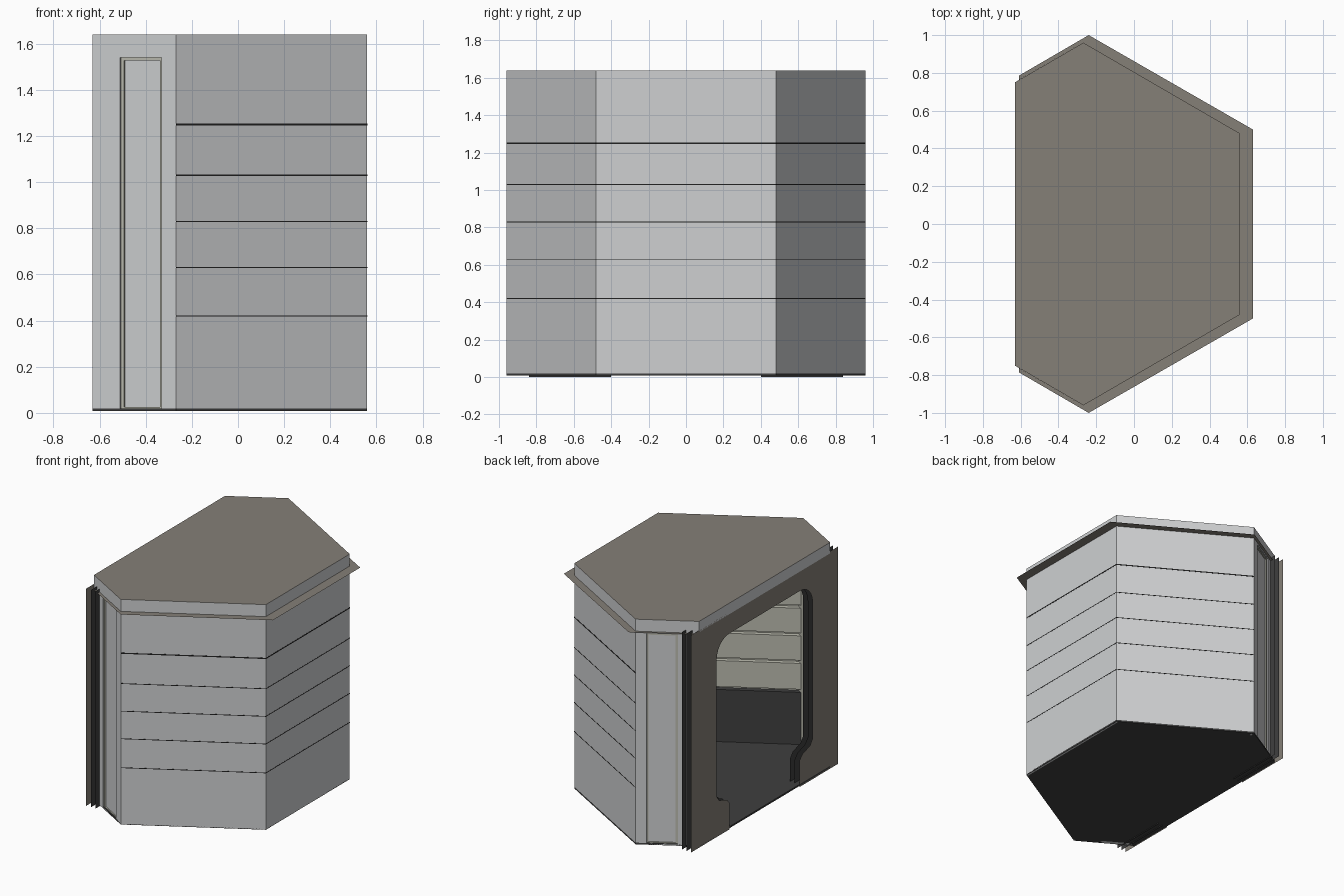
import bpy, bmesh, math
from mathutils import Vector

if "Cube" in bpy.data.objects:
    bpy.data.objects.remove(bpy.data.objects["Cube"])


def mat(name, r, g, b):
    m = bpy.data.materials.new(name)
    m.diffuse_color = (r, g, b, 1)
    m.use_nodes = True
    m.node_tree.nodes["Principled BSDF"].inputs["Base Color"].default_value = m.diffuse_color
    return m


STEEL = mat("pale_steel", 0.62, 0.63, 0.64)
BROWN = mat("warm_brown_grey", 0.235, 0.215, 0.185)
CREAM = mat("olive_cream", 0.50, 0.50, 0.43)
DARK = mat("charcoal", 0.05, 0.05, 0.05)
SEAM = mat("seam_black", 0.015, 0.015, 0.015)


def finish(bm, name, mats):
    me = bpy.data.meshes.new(name)
    bm.to_mesh(me)
    bm.free()
    ob = bpy.data.objects.new(name, me)
    bpy.context.collection.objects.link(ob)
    for m in mats:
        me.materials.append(m)
    return ob


def prism(name, pts, z0, z1, mats, rule=None):
    """Vertical prism over a plan outline, faces coloured by a rule."""
    bm = bmesh.new()
    f = bm.faces.new([bm.verts.new((x, y, z0)) for x, y in pts])
    r = bmesh.ops.extrude_face_region(bm, geom=[f])
    for v in r["geom"]:
        if isinstance(v, bmesh.types.BMVert):
            v.co.z = z1
    bmesh.ops.recalc_face_normals(bm, faces=bm.faces)
    bm.normal_update()
    if rule:
        for f in bm.faces:
            f.material_index = rule(f.normal)
    return finish(bm, name, mats)


def slab(name, p, q, s0, s1, z0, z1, d0, d1, material):
    """Box along the wall p-q, between fractions s0..s1 and inward depths d0..d1."""
    p, q = Vector(p), Vector(q)
    t = q - p
    n = Vector((-t.y, t.x)).normalized()
    if n.dot(-(p + q)) < 0:
        n = -n
    pts = [p + t * s + n * d for s, d in ((s0, d0), (s1, d0), (s1, d1), (s0, d1))]
    return prism(name, pts, z0, z1, [material])


# Plan outline of the cabin
half = [(0.56, 0.48), (-0.268, 0.96), (-0.63, 0.75)]
plan = half + [(x, -y) for x, y in reversed(half)]
FLOOR, TOP = 0.008, 1.56

# Floor and roof cap
prism("floor", plan, FLOOR, 0.02, [DARK])
prism("roof_cap", plan, TOP, 1.64, [STEEL, BROWN], lambda n: 1 if n.z > 0.5 else 0)

# Thin ledge under the roof
ho = [(0.63, 0.5), (-0.24, 1.0), (-0.61, 0.785)]
hi = [(0.56, 0.48), (-0.268, 0.96), (-0.61, 0.762)]
outer = [(x, -y) for x, y in reversed(ho)] + ho
inner = [(x, -y) for x, y in reversed(hi)] + hi
bm = bmesh.new()
vo = [bm.verts.new((x, y, 1.553)) for x, y in outer]
vi = [bm.verts.new((x, y, 1.553)) for x, y in inner]
for i in range(5):
    bm.faces.new((vo[i], vo[i + 1], vi[i + 1], vi[i]))
finish(bm, "roof_ledge", [BROWN])

# Three main walls: outer skin, seams and stepped inner panels
walls = {
    "back": ((0.56, -0.48), (0.56, 0.48)),
    "left": ((0.56, 0.48), (-0.268, 0.96)),
    "right": ((0.56, -0.48), (-0.268, -0.96)),
}
levels = [0.42, 0.63, 0.83, 1.03, 1.25]
for w, (p, q) in walls.items():
    slab(w + "_wall", p, q, 0, 1, FLOOR, TOP, 0, 0.015, STEEL)
    for z in levels:
        h = 0.004 if z == 1.25 else 0.0025
        slab(w + "_seam", p, q, 0, 1, z - h, z + h, -0.001, 0.005, SEAM)
    bounds = [FLOOR] + levels + [TOP]
    for i, (a, b) in enumerate(zip(bounds, bounds[1:])):
        slab(w + "_inner_panel", p, q, 0, 1, a, b - 0.022, 0.014, 0.05,
             DARK if i == 0 else CREAM)
    slab(w + "_inner_lining", p, q, 0, 1, 0.4, TOP, 0.014, 0.018, CREAM)

# Front side walls with a tall recessed panel
for side, s in (("left", 1), ("right", -1)):
    p, q = (-0.268, 0.96 * s), (-0.63, 0.75 * s)
    a, b, z0, z1 = 0.175, 0.67, 0.016, 1.54
    for s0, s1, za, zb in ((0, a, FLOOR, TOP), (b, 1, FLOOR, TOP),
                           (a, b, FLOOR, z0), (a, b, z1, TOP)):
        slab(side + "_column_frame", p, q, s0, s1, za, zb, 0, 0.03, STEEL)
    # olive lip around the recess
    for s0, s1, za, zb in ((a, a + 0.025, z0, z1), (b - 0.04, b, z0, z1),
                           (a, b, z0, z0 + 0.01), (a, b, z1 - 0.012, z1)):
        slab(side + "_column_lip", p, q, s0, s1, za, zb, 0.006, 0.02, CREAM)
    slab(side + "_column_panel", p, q, a, b, z0, z1, 0.014, 0.03, STEEL)
    slab(side + "_column_lining", p, q, 0, 0.85, 0.02, TOP, 0.03, 0.035, CREAM)


# Door surround: parallel sheets with a rounded doorway
R = 0.14
edge = [(0.84, 1.575), (0.84, 0), (0.4, 0), (0.4, 0.19), (0.43, 0.225),
        (0.52, 0.255), (0.55, 0.295)]
edge += [(0.55 - R + R * math.cos(t * math.pi / 12), 1.42 - R + R * math.sin(t * math.pi / 12))
         for t in range(7)]
edge += [(-y, z) for y, z in reversed(edge)]
for name, x, m in (("door_surround", -0.63, BROWN), ("door_frame_middle", -0.592, DARK),
                   ("door_frame_inner", -0.555, DARK)):
    bm = bmesh.new()
    f = bm.faces.new([bm.verts.new((x, y, z)) for y, z in edge])
    f.normal_update()
    if f.normal.x > 0:
        f.normal_flip()
    bmesh.ops.triangulate(bm, faces=[f])
    finish(bm, name, [m])
